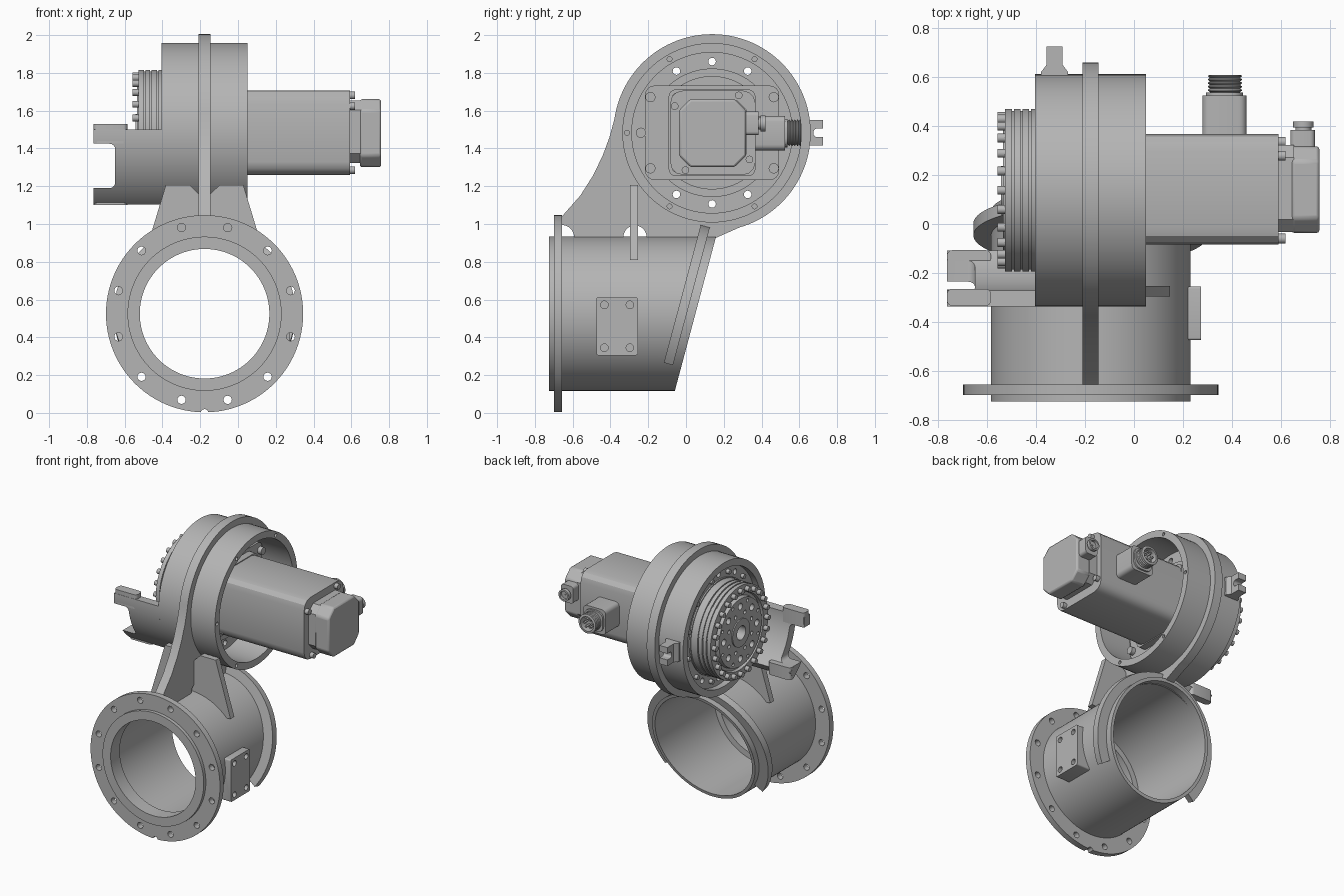
import bpy, bmesh
from math import cos, sin, radians, pi

if "Cube" in bpy.data.objects:
    bpy.data.objects.remove(bpy.data.objects["Cube"])

grey = bpy.data.materials.new("machined grey")
grey.use_nodes = True
colour = (0.46, 0.46, 0.46, 1)
grey.diffuse_color = colour
grey.node_tree.nodes["Principled BSDF"].inputs["Base Color"].default_value = colour

MID = (0.138, 1.483)      # drive axis, in y and z
PIPE = (-0.177, 0.525)    # pipe axis, in x and z
parts = []


def place(axis, u, v, w):
    return {"x": (w, u, v), "y": (u, w, v), "z": (u, v, w)}[axis]


def finish(name, bm):
    bmesh.ops.recalc_face_normals(bm, faces=bm.faces)
    mesh = bpy.data.meshes.new(name)
    bm.to_mesh(mesh)
    bm.free()
    mesh.materials.append(grey)
    ob = bpy.data.objects.new(name, mesh)
    bpy.context.collection.objects.link(ob)
    parts.append(ob)
    return ob


def prism(name, outlines, axis, start, end):
    """Extrude one or more closed outlines along an axis."""
    bm = bmesh.new()
    for pts in outlines:
        a = [bm.verts.new(place(axis, u, v, start)) for u, v in pts]
        b = [bm.verts.new(place(axis, u, v, end)) for u, v in pts]
        bm.faces.new(a)
        bm.faces.new(b[::-1])
        for i in range(len(pts)):
            j = (i + 1) % len(pts)
            bm.faces.new((a[i], a[j], b[j], b[i]))
    return finish(name, bm)


def lathe(name, profile, axis, centre, a0=0, a1=360, n=96):
    """Turn a closed (along, radius) profile, fully or over an arc."""
    bm = bmesh.new()
    full = a1 - a0 == 360
    rings = []
    for k in range(n if full else n + 1):
        t = radians(a0 + (a1 - a0) * k / n)
        rings.append([bm.verts.new(place(axis, centre[0] + r * cos(t), centre[1] + r * sin(t), w))
                      for w, r in profile])
    m = len(profile)
    for k in range(n):
        p, q = rings[k], rings[(k + 1) % len(rings)]
        for i in range(m):
            j = (i + 1) % m
            bm.faces.new((p[i], p[j], q[j], q[i]))
    if not full:
        bm.faces.new(rings[0])
        bm.faces.new(rings[-1][::-1])
    return finish(name, bm)


def arc(centre, r, a0, a1, n):
    return [(centre[0] + r * cos(radians(a0 + (a1 - a0) * k / n)),
             centre[1] + r * sin(radians(a0 + (a1 - a0) * k / n))) for k in range(n + 1)]


def disc(centre, r, n=20):
    return arc(centre, r, 0, 360, n)[:-1]


def bolts(centre, pitch, r, angles):
    return [disc((centre[0] + pitch * cos(radians(a)), centre[1] + pitch * sin(radians(a))), r, 16)
            for a in angles]


def rect(u0, u1, v0, v1, r=0, n=4):
    """Rectangle outline with rounded (n > 1) or chamfered (n = 1) corners."""
    if not r:
        return [(u0, v0), (u1, v0), (u1, v1), (u0, v1)]
    return (arc((u1 - r, v1 - r), r, 0, 90, n) + arc((u0 + r, v1 - r), r, 90, 180, n)
            + arc((u0 + r, v0 + r), r, 180, 270, n) + arc((u1 - r, v0 + r), r, 270, 360, n))


def cut(ob, outlines, axis, start, end):
    tool = prism("cutter", outlines, axis, start, end)
    parts.remove(tool)
    tool.hide_render = True
    mod = ob.modifiers.new("cut", "BOOLEAN")
    mod.operation, mod.solver, mod.object = "DIFFERENCE", "EXACT", tool
    bpy.context.view_layer.objects.active = ob
    bpy.ops.object.modifier_apply(modifier=mod.name)
    bpy.data.objects.remove(tool)


# Lower pipe, its rear end sheared to the slant
pipe = lathe("pipe", [(-0.725, 0.408), (0.05, 0.408), (0.05, 0.385), (-0.62, 0.385),
                      (-0.62, 0.343), (-0.725, 0.343)], "y", PIPE)
for v in pipe.data.vertices:
    if v.co.y > 0:
        v.co.y += 0.267 * (v.co.z - PIPE[1])

# Bolted front flange with a bottom notch
flange = lathe("pipe_flange", [(-0.7, 0.4), (-0.7, 0.522), (-0.657, 0.522), (-0.657, 0.4)], "y", PIPE)
cut(flange, bolts(PIPE, 0.472, 0.022, range(15, 375, 30)) + bolts(PIPE, 0.525, 0.02, [270]),
    "y", -0.8, -0.6)

# Tilted partial collar around the slanted end
collar = lathe("slanted_collar", [(-0.025, 0.4), (-0.025, 0.48), (0.025, 0.48), (0.025, 0.4)],
               "y", (0, 0), -35, 215)
collar.location = (PIPE[0], -0.022, PIPE[1])
collar.rotation_euler.x = radians(-15)

# Side pad
pad = prism("side_pad", [rect(-0.475, -0.255, 0.305, 0.612, 0.01)], "x", 0.15, 0.275)
cut(pad, [disc(PIPE, 0.395, 64)], "y", -0.8, 0)
cut(pad, [disc((y, z), 0.02) for y in (-0.432, -0.297) for z in (0.345, 0.572)], "x", 0.24, 0.3)

# Upright web plate that wraps the drive housing
web = prism("web_plate", [arc(MID, 0.522, -74, 172, 72) + [
    (-0.405, 1.46), (-0.44, 1.365), (-0.49, 1.26), (-0.56, 1.15), (-0.657, 1.04),
    (-0.657, 0.925), (0.155, 0.925)]], "x", -0.21, -0.145)
cut(web, [disc(MID, 0.45, 64)], "x", -0.5, 0.2)
cut(web, [disc((-0.27, 0.93), 0.062), disc((-0.657, 0.93), 0.065)], "x", -0.3, 0)

# Cross rib standing on the pipe
half = [(0.325, 0.81), (0.205, 1.207), (0.08, 1.207), (0.032, 1.16)]
prism("cross_rib", [[(PIPE[0] + u, v) for u, v in half]
                    + [(PIPE[0] - u, v) for u, v in half[::-1]]
                    + arc(PIPE, 0.4, 135, 45, 24)], "y", -0.297, -0.254)

# Drive housing with floor, through holes and rim holes
housing = lathe("drive_housing", [(-0.405, 0.475), (0.05, 0.475), (0.05, 0.425), (-0.2, 0.425),
                                  (-0.2, 0.2), (-0.36, 0.2), (-0.36, 0.425), (-0.405, 0.425)], "x", MID)
cut(housing, bolts(MID, 0.377, 0.02, (60, 90, 120, 240, 270, 300)), "x", -0.5, 0)
cut(housing, bolts(MID, 0.45, 0.013, range(0, 360, 60)), "x", 0.01, 0.1)
prism("floor_screws", bolts(MID, 0.377, 0.016, range(15, 375, 30)), "x", -0.385, -0.35)

# Gear reducer: grooved drum, screw ring and output face
x = -0.527
drum = [(-0.18, 0.0), (-0.18, 0.3), (-0.19, 0.3), (-0.19, 0.34), (-0.37, 0.34), (-0.37, 0.333)]
for g in (-0.425, -0.461, -0.494):
    drum += [(g + 0.004, 0.333), (g + 0.004, 0.325), (g - 0.004, 0.325), (g - 0.004, 0.333)]
drum += [(x, 0.333), (x, 0.275), (x + 0.02, 0.27), (x + 0.02, 0.25), (x - 0.008, 0.245),
         (x - 0.008, 0.1), (x - 0.016, 0.1), (x - 0.016, 0.05), (x + 0.05, 0.05), (x + 0.05, 0.0)]
for i, (w, r) in enumerate(drum):
    drum[i] = (w, max(r, 0.004))
reducer = lathe("gear_reducer", drum, "x", MID)
cut(reducer, bolts(MID, 0.19, 0.024, range(0, 360, 45)) + bolts(MID, 0.14, 0.014, range(22, 382, 45))
    + bolts(MID, 0.22, 0.012, range(22, 382, 45)), "x", -0.6, x + 0.03)
prism("reducer_screws", bolts(MID, 0.302, 0.018, range(0, 360, 15)), "x", -0.558, -0.52)

# Curved side guard with two end tabs
guard = lathe("side_guard", [(-0.765, 0.41), (-0.765, 0.475), (-0.4, 0.475), (-0.4, 0.41)],
              "x", MID, 178, 233, 32)
cut(guard, [rect(-0.9, -0.65, 1.19, 1.425, 0.03)], "y", -0.6, 0.2)
for name, y0, y1, z0, z1 in (("upper_tab", -0.335, -0.265, 1.425, 1.53),
                             ("lower_tab", -0.16, -0.107, 1.1, 1.19)):
    prism(name, [rect(-0.765, -0.585, y0, y1, 0.022)], "z", z0, z1)

# Forked lug at the rear of the housing
prism("lug_base", [[(-0.38, 0.6), (-0.27, 0.6), (-0.27, 0.622), (-0.293, 0.652),
                    (-0.357, 0.652), (-0.38, 0.622)]], "z", 1.415, 1.55)
lug = prism("lug_fork", [rect(-0.357, -0.293, 0.64, 0.725)], "z", 1.415, 1.55)
cut(lug, [rect(0.675, 0.8, 1.46, 1.505, 0.018)], "x", -0.5, -0.2)

# Motor: adapter plate, mount, body and screws


def around(u0, u1, v0, v1, r=0, n=4):
    return [rect(MID[0] + u0, MID[0] + u1, MID[1] + v0, MID[1] + v1, r, n)]


prism("adapter_plate", around(-0.355, 0.355, -0.25, 0.25, 0.05), "x", -0.2, -0.15)
prism("adapter_screws", bolts(MID, 0.377, 0.027, (0, 30, 150, 180, 210, 330)), "x", -0.2, -0.12)
prism("motor_mount", around(-0.23, 0.23, -0.23, 0.23, 0.04), "x", -0.15, -0.1)
prism("motor_mount_screws", bolts(MID, 0.265, 0.024, (45, 135, 225, 315)), "x", -0.1, -0.07)
prism("motor_body", around(-0.222, 0.23, -0.224, 0.224, 0.07, 3), "x", -0.1, 0.592)
prism("motor_end_screws", bolts(MID, 0.243, 0.02, (54.5, 144.5, 234.5, 324.5)), "x", 0.58, 0.62)

# Motor end cap: neck and bevelled cover
prism("cap_neck", around(-0.17, 0.185, -0.16, 0.17, 0.05, 1), "x", 0.59, 0.655)
cap = prism("motor_end_cap", around(-0.175, 0.18, -0.182, 0.178, 0.06, 1), "x", 0.645, 0.758)
bevel = cap.modifiers.new("soft edges", "BEVEL")
bevel.width, bevel.segments = 0.012, 2

# Power connector: block and threaded socket
prism("power_block", [rect(0.28, 0.46, 1.39, 1.572, 0.03)], "y", 0.35, 0.525)
prism("power_collar", [rect(0.295, 0.445, 1.405, 1.557, 0.05)], "y", 0.52, 0.538)
thread = [(0.53, 0.06)]
for k in range(5):
    thread += [(0.54 + 0.0145 * k, 0.062), (0.545 + 0.0145 * k, 0.069), (0.549 + 0.0145 * k, 0.069)]
lathe("power_socket", thread + [(0.61, 0.062), (0.61, 0.052), (0.56, 0.052), (0.56, 0.004), (0.53, 0.004)],
      "y", (0.372, 1.483), n=40)
prism("power_pins", bolts((0.372, 1.483), 0.03, 0.007, range(0, 360, 60)), "y", 0.55, 0.6)

# Signal connector on the end cap
prism("signal_block", [rect(0.64, 0.74, 1.47, 1.595, 0.02)], "y", 0.27, 0.385)
lathe("signal_socket", [(0.38, 0.004), (0.38, 0.032), (0.395, 0.032), (0.395, 0.042), (0.42, 0.042),
                        (0.42, 0.03), (0.4, 0.03), (0.4, 0.004)], "y", (0.693, 1.532), n=32)

# Smooth round walls, crisp edges
bpy.ops.object.select_all(action="DESELECT")
for ob in parts:
    ob.select_set(True)
bpy.context.view_layer.objects.active = parts[0]
bpy.ops.object.shade_smooth_by_angle(angle=radians(30))
